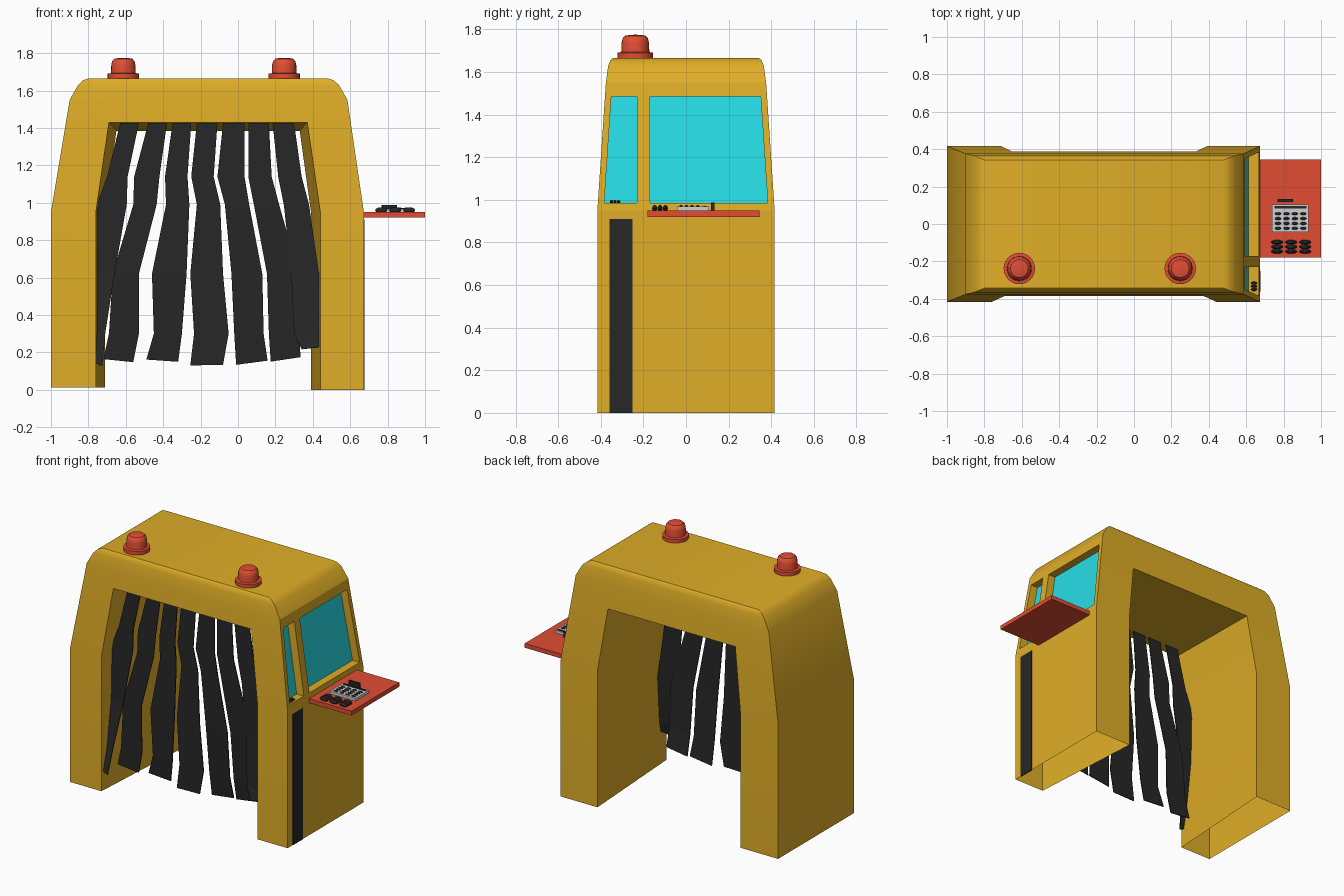
import bpy, bmesh, math

if "Cube" in bpy.data.objects:
    bpy.data.objects.remove(bpy.data.objects["Cube"])


def material(name, rgb):
    m = bpy.data.materials.new(name)
    m.diffuse_color = (*rgb, 1)
    m.use_nodes = True
    m.node_tree.nodes["Principled BSDF"].inputs["Base Color"].default_value = m.diffuse_color
    return m


YELLOW = material("ochre_yellow", (0.74, 0.42, 0.02))
CYAN = material("window_cyan", (0.02, 0.72, 0.79))
RED = material("signal_red", (0.75, 0.075, 0.034))
DARK = material("charcoal", (0.02, 0.02, 0.02))
GREY = material("light_grey", (0.65, 0.65, 0.65))


def build(name, polys, mats, smooth=False):
    """Make an object from (corner points, material index) faces."""
    bm = bmesh.new()
    for pts, mi in polys:
        f = bm.faces.new([bm.verts.new(p) for p in pts])
        f.material_index = mi
    bmesh.ops.remove_doubles(bm, verts=bm.verts, dist=0.0005)
    bmesh.ops.recalc_face_normals(bm, faces=bm.faces)
    me = bpy.data.meshes.new(name)
    bm.to_mesh(me)
    bm.free()
    for m in mats:
        me.materials.append(m)
    ob = bpy.data.objects.new(name, me)
    bpy.context.collection.objects.link(ob)
    if smooth:
        bpy.ops.object.select_all(action='DESELECT')
        ob.select_set(True)
        bpy.context.view_layer.objects.active = ob
        bpy.ops.object.shade_smooth_by_angle(angle=math.radians(35))
    return ob


def box(name, x0, x1, y0, y1, z0, z1, mat):
    a = [(x0, y0), (x1, y0), (x1, y1), (x0, y1)]
    polys = [([(*p, z0) for p in a], 0), ([(*p, z1) for p in a], 0)]
    for i in range(4):
        p, q = a[i], a[(i + 1) % 4]
        polys.append(([(*p, z0), (*q, z0), (*q, z1), (*p, z1)], 0))
    return build(name, polys, [mat])


def button(name, x, y, z, rx, ry, rz, mat):
    """Rounded push button."""
    bm = bmesh.new()
    bmesh.ops.create_uvsphere(bm, u_segments=12, v_segments=6, radius=1)
    for v in bm.verts:
        v.co = (x + v.co.x * rx, y + v.co.y * ry, z + v.co.z * rz)
    me = bpy.data.meshes.new(name)
    bm.to_mesh(me)
    bm.free()
    me.materials.append(mat)
    bpy.context.collection.objects.link(bpy.data.objects.new(name, me))


# Outer shell: height, left x, right x, half depth
LEVELS = [(0, -1, 0.673, 0.416), (0.95, -1, 0.673, 0.416), (1.55, -0.9, 0.585, 0.376),
          (1.63, -0.855, 0.54, 0.365), (1.655, -0.83, 0.51, 0.355), (1.665, -0.8, 0.48, 0.343)]


def shell(z):
    for a, b in zip(LEVELS, LEVELS[1:]):
        if z <= b[0]:
            t = (z - a[0]) / (b[0] - a[0])
            return [a[i] + t * (b[i] - a[i]) for i in (1, 2, 3)]
    return LEVELS[-1][1:]


def corner(z, side, s):
    l, r, d = shell(z)
    return (l if side < 0 else r, s * d, z)


polys = []
rims = []
# Front and back walls; the opening narrows towards the back
for s, t in ((-1, 0.0), (1, 0.05)):
    zt = 1.43 - t * 0.9
    rows = [(0, -0.76 + t, 0.44 - t), (0.95, -0.76 + t, 0.44 - t),
            (zt, -0.69 + t * 0.8, 0.37 - t * 0.8)]
    left = [(a, s * shell(z)[2], z) for z, a, b in rows]
    right = [(b, s * shell(z)[2], z) for z, a, b in rows]
    for i in (0, 1):
        z0, z1 = rows[i][0], rows[i + 1][0]
        polys.append(([corner(z0, -1, s), left[i], left[i + 1], corner(z1, -1, s)], 0))
        polys.append(([corner(z0, 1, s), right[i], right[i + 1], corner(z1, 1, s)], 0))
    polys.append(([corner(zt, -1, s), left[2], right[2], corner(zt, 1, s),
                   corner(1.55, 1, s), corner(1.55, -1, s)], 0))
    for a, b in zip(LEVELS[2:], LEVELS[3:]):
        polys.append(([corner(a[0], -1, s), corner(a[0], 1, s),
                       corner(b[0], 1, s), corner(b[0], -1, s)], 0))
    rims.append(left + right[::-1])

# Tunnel lining
for i in range(5):
    polys.append(([rims[0][i], rims[0][i + 1], rims[1][i + 1], rims[1][i]], 0))

# Side walls and roof
for side in (-1, 1):
    for i in range(len(LEVELS) - 1):
        if side == 1 and i == 1:
            continue
        z0, z1 = LEVELS[i][0], LEVELS[i + 1][0]
        polys.append(([corner(z0, side, -1), corner(z0, side, 1),
                       corner(z1, side, 1), corner(z1, side, -1)], 0))
zr = LEVELS[-1][0]
polys.append(([corner(zr, -1, -1), corner(zr, 1, -1), corner(zr, 1, 1), corner(zr, -1, 1)], 0))

# Right wall band with two recessed windows
ROWS = [0.95, 0.985, 1.485, 1.55]


def wall_row(z):
    _, x, d = shell(z)
    return [(x, y, z) for y in (-d, -d + 0.03, -0.23, -0.17, d - 0.03, d)]


for j in range(3):
    low, high = wall_row(ROWS[j]), wall_row(ROWS[j + 1])
    for i in range(5):
        quad = [low[i], low[i + 1], high[i + 1], high[i]]
        if j == 1 and i in (1, 3):
            inner = [(x - 0.055, y, z) for x, y, z in quad]
            for k in range(4):
                n = (k + 1) % 4
                polys.append(([quad[k], quad[n], inner[n], inner[k]], 0))
            polys.append((inner, 1))
        else:
            polys.append((quad, 0))
# The left leg ends slightly above the ground
polys = [([(x, y, 0.013 if z == 0 and x < 0 else z) for x, y, z in p], m) for p, m in polys]
build("arch_body", polys, [YELLOW, CYAN], smooth=True)

# Dark panel on the right wall
box("side_panel", 0.668, 0.676, -0.36, -0.25, 0.0, 0.91, DARK)

# Curtain strips: (left, right) edges at each height
HEIGHTS = [1.425, 1.14, 0.99, 0.62, 0.3, 0.15]
STRIPS = [
    [(-.63, -.53), (-.70, -.59), (-.755, -.595), (-.755, -.66), (-.755, -.71), (-.76, -.725)],
    [(-.48, -.38), (-.555, -.42), (-.56, -.435), (-.67, -.53), (-.69, -.53), (-.72, -.56)],
    [(-.35, -.25), (-.39, -.27), (-.385, -.26), (-.46, -.275), (-.45, -.30), (-.49, -.32)],
    [(-.22, -.11), (-.25, -.13), (-.22, -.095), (-.255, -.08), (-.235, -.05), (-.255, -.08)],
    [(-.08, .035), (-.11, .035), (-.07, .06), (-.035, .13), (-.02, .137), (-.01, .158)],
    [(.055, .165), (.055, .18), (.085, .22), (.155, .325), (.165, .325), (.175, .335)],
    [(.185, .30), (.215, .34), (.245, .38), (.285, .433), (.30, .433), (.34, .433)],
]
# Depth and height of each strip at the hem
HEM_Y = [-0.395, -0.29, -0.28, -0.305, -0.27, -0.265, -0.345]
HEM_Z = [0.135, 0.156, 0.156, 0.132, 0.145, 0.163, 0.222]
HEM_TILT = [-0.008, -0.008, -0.006, 0.002, 0.011, 0.012, 0.005]
for n, edges in enumerate(STRIPS):
    polys = []
    pts = []
    for k, (z, (a, b)) in enumerate(zip(HEIGHTS, edges)):
        y = -0.305 + (HEM_Y[n] + 0.305) * (0, 0, 0, 0.1, 0.6, 1)[k]
        dz = HEM_TILT[n] if k == 5 else 0
        zz = HEM_Z[n] if k == 5 else z
        pts.append([(a, y, zz - dz), (b, y, zz + dz)])
    for p, q in zip(pts, pts[1:]):
        polys.append(([p[0], p[1], q[1], q[0]], 0))
    strip = build(f"curtain_strip_{n + 1}", polys, [DARK])
    mod = strip.modifiers.new("thickness", 'SOLIDIFY')
    mod.thickness = 0.006
    mod.offset = 0

# Warning lights: turned profile (radius, height)
PROFILE = [(0.084, 1.655), (0.084, 1.69), (0.066, 1.693), (0.0645, 1.735),
           (0.06, 1.757), (0.048, 1.77), (0.025, 1.774), (0.0, 1.775)]
SIDES = 24
for n, cx in enumerate((-0.613, 0.247)):
    polys = []
    for (r0, z0), (r1, z1) in zip(PROFILE, PROFILE[1:]):
        for i in range(SIDES):
            a, b = (2 * math.pi * k / SIDES for k in (i, i + 1))
            ring = [(cx + r * math.cos(t), -0.238 + r * math.sin(t), z)
                    for r, z, t in ((r0, z0, a), (r0, z0, b), (r1, z1, b), (r1, z1, a))]
            polys.append((ring if r1 > 0 else ring[:3], 0))
    build(f"warning_light_{n + 1}", polys, [RED], smooth=True)

# Control shelf with keypad, knobs and slot
box("control_shelf", 0.66, 1.0, -0.18, 0.345, 0.92, 0.95, RED)
box("keypad_plate", 0.738, 0.934, -0.043, 0.105, 0.95, 0.968, GREY)
box("keypad_display", 0.75, 0.922, 0.083, 0.097, 0.966, 0.972, DARK)
for r in range(4):
    for c in range(4):
        button(f"key_{r}_{c}", 0.77 + c * 0.045, 0.055 - r * 0.026, 0.968,
               0.017, 0.008, 0.008, DARK)
for r in range(3):
    for c in range(3):
        button(f"knob_{r}_{c}", 0.765 + c * 0.075, -0.097 - r * 0.025, 0.96,
               0.032, 0.012, 0.016, DARK)
box("card_slot", 0.767, 0.85, 0.118, 0.133, 0.95, 0.988, DARK)

# Small switches on the front window sill
for i in range(3):
    button(f"sill_switch_{i + 1}", 0.642, -0.35 + i * 0.017, 0.99, 0.017, 0.008, 0.01, DARK)
